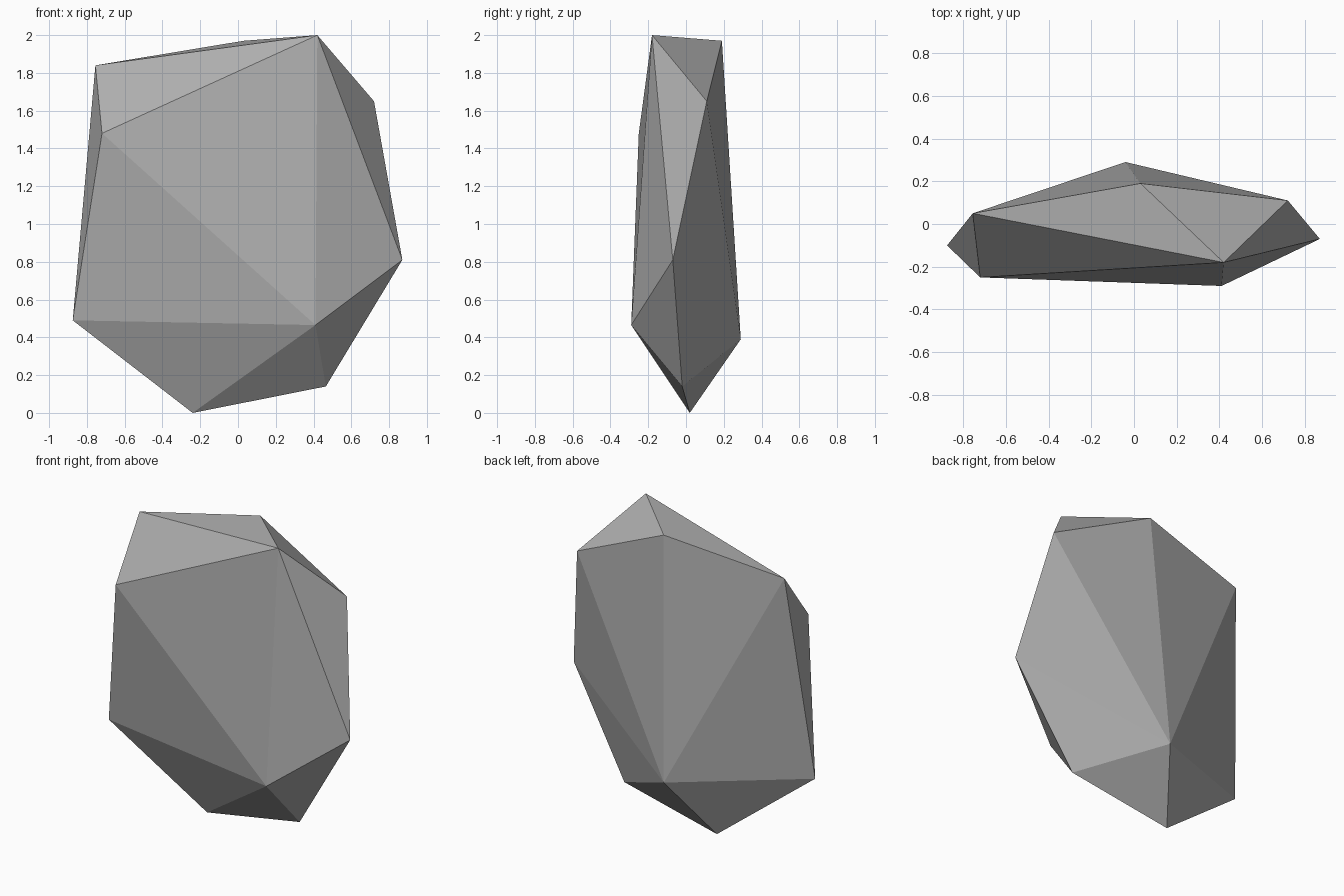
import bpy
import bmesh

if "Cube" in bpy.data.objects:
    bpy.data.objects.remove(bpy.data.objects["Cube"])

# Corner points of the faceted boulder
CORNERS = [
    (0.42, -0.18, 2.0), (0.03, 0.19, 1.97), (-0.755, 0.05, 1.84),   # crown
    (-0.72, -0.25, 1.48), (0.72, 0.11, 1.65),                       # shoulders
    (0.87, -0.07, 0.81), (0.41, -0.29, 0.465),                      # right and front
    (-0.875, -0.10, 0.49), (-0.04, 0.29, 0.39),                     # left and back
    (0.465, -0.02, 0.14), (-0.24, 0.02, 0.0),                       # foot
]

# Stone colour
stone = bpy.data.materials.new("stone_grey")
stone.diffuse_color = (0.43, 0.43, 0.43, 1)
stone.use_nodes = True
stone.node_tree.nodes["Principled BSDF"].inputs["Base Color"].default_value = stone.diffuse_color

# Convex flat-faced rock
bm = bmesh.new()
for corner in CORNERS:
    bm.verts.new(corner)
bmesh.ops.convex_hull(bm, input=bm.verts)
bmesh.ops.recalc_face_normals(bm, faces=bm.faces)
mesh = bpy.data.meshes.new("rock")
bm.to_mesh(mesh)
bm.free()
mesh.materials.append(stone)
bpy.context.collection.objects.link(bpy.data.objects.new("rock", mesh))
